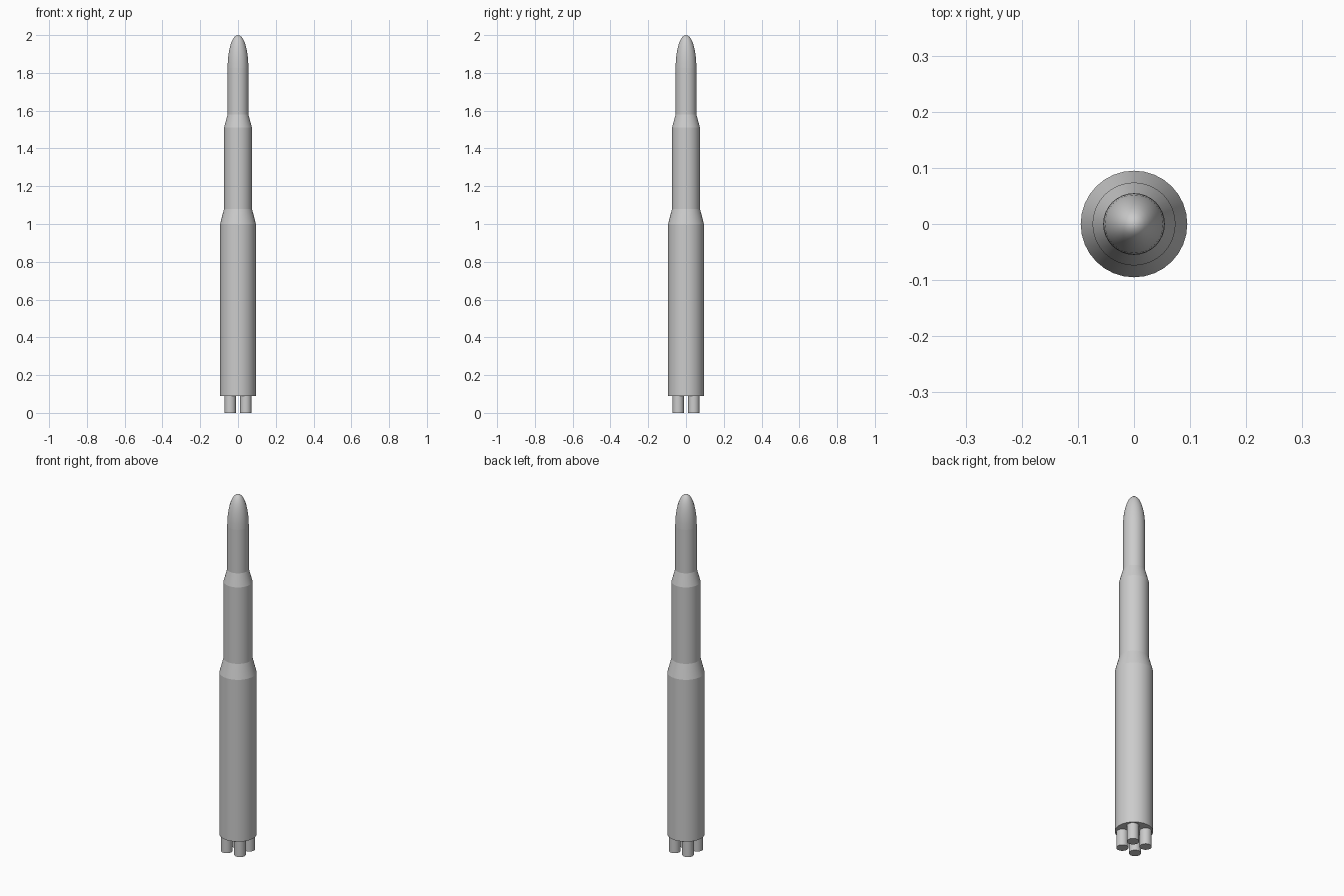
import bpy, bmesh, math

if "Cube" in bpy.data.objects:
    bpy.data.objects.remove(bpy.data.objects["Cube"])

SIDES = 32


def lathe(name, profile, sides=SIDES, centre=(0, 0), cap_bottom=False):
    """Spin (radius, z) points round a vertical axis; radius 0 makes a tip."""
    bm = bmesh.new()
    rings = []
    for r, z in profile:
        count = 1 if r == 0 else sides
        rings.append([bm.verts.new((r * math.cos(math.tau * i / sides),
                                    r * math.sin(math.tau * i / sides), z))
                      for i in range(count)])
    for low, high in zip(rings, rings[1:]):
        for i in range(sides):
            j = (i + 1) % sides
            if len(high) == 1:
                bm.faces.new((low[i], low[j], high[0]))
            else:
                bm.faces.new((low[i], low[j], high[j], high[i]))
    if cap_bottom:
        bm.faces.new(rings[0][::-1])
    mesh = bpy.data.meshes.new(name)
    bm.to_mesh(mesh)
    bm.free()
    obj = bpy.data.objects.new(name, mesh)
    obj.location = (*centre, 0)
    bpy.context.collection.objects.link(obj)
    bpy.ops.object.select_all(action='DESELECT')
    obj.select_set(True)
    bpy.context.view_layer.objects.active = obj
    bpy.ops.object.shade_smooth_by_angle(angle=math.radians(30))
    return obj


R1, R2, R3 = 0.095, 0.074, 0.055

# Stages and the tapered sections between them
lathe("first_stage", [(R1, 0.09), (R1, 1.0)], cap_bottom=True)
lathe("lower_interstage", [(R1, 1.0), (R2, 1.08)])
lathe("second_stage", [(R2, 1.08), (R2, 1.51)])
lathe("upper_interstage", [(R2, 1.51), (R3, 1.58)])
lathe("third_stage", [(R3, 1.58), (R3, 1.825)])

# Rounded nose with a slightly pointed tip
nose = [(R3 * math.cos(t) ** 0.95, 1.825 + 0.175 * math.sin(t))
        for t in (math.radians(a) for a in range(0, 81, 10))]
lathe("nose_cone", nose + [(0, 2.0)])

# Four engine nozzles
for side_x, x in (("left", -0.041), ("right", 0.041)):
    for side_y, y in (("front", -0.041), ("back", 0.041)):
        lathe(f"nozzle_{side_y}_{side_x}", [(0.03, 0), (0.03, 0.09)],
              centre=(x, y), cap_bottom=True)
